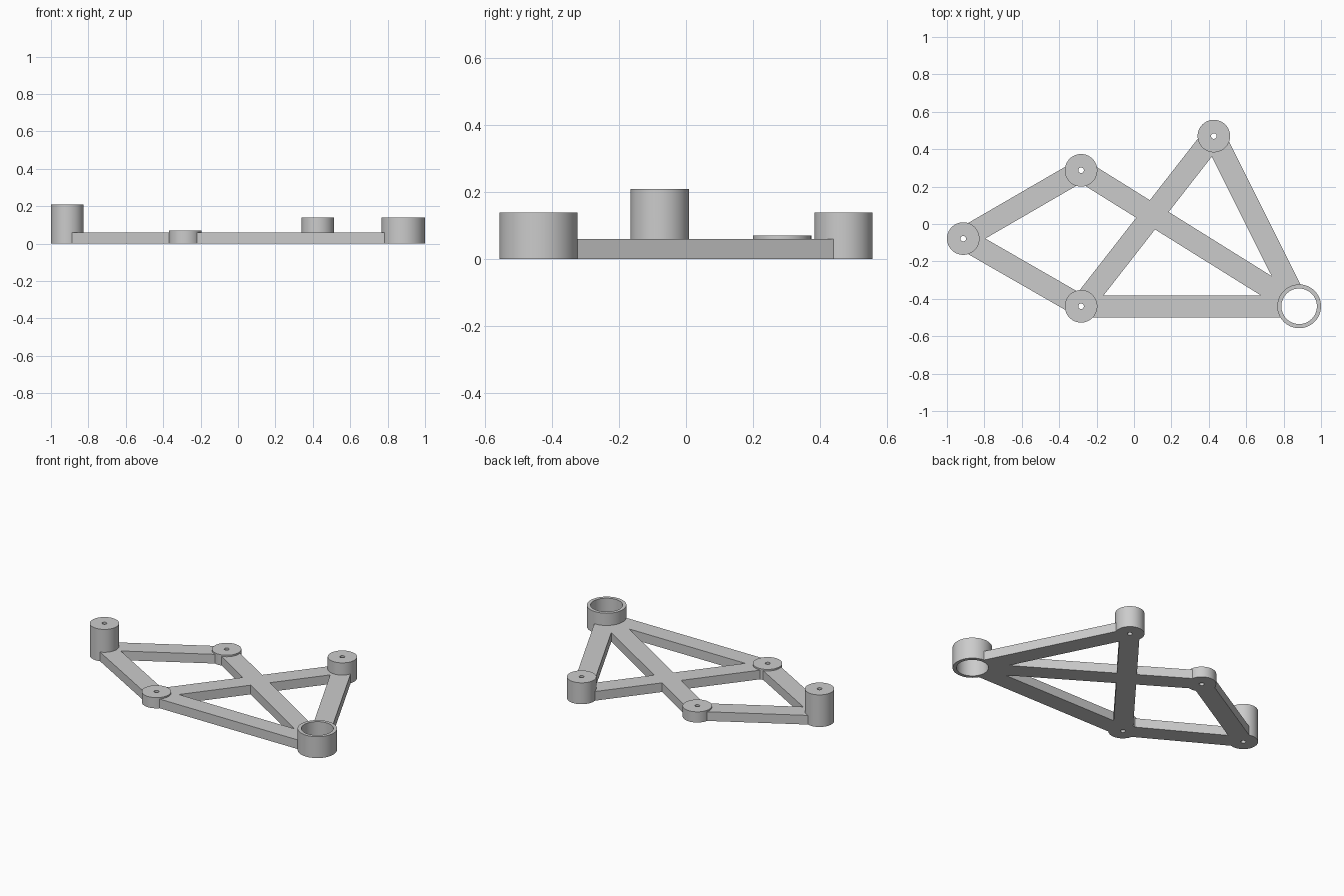
import bpy
import math
from mathutils import Vector

default_cube = bpy.data.objects.get("Cube")
if default_cube:
    bpy.data.objects.remove(default_cube, do_unlink=True)

BAR_WIDTH, BAR_HEIGHT = 0.118, 0.06
PIN_HOLE = 0.015

# Joints: x, y, outer radius, height, bore radius
JOINTS = {
    "tall_post": (-0.913, -0.078, 0.087, 0.21, PIN_HOLE),
    "back_disc": (-0.283, 0.287, 0.087, 0.07, PIN_HOLE),
    "front_disc": (-0.283, -0.44, 0.087, 0.07, PIN_HOLE),
    "back_post": (0.427, 0.47, 0.087, 0.14, PIN_HOLE),
    "ring": (0.883, -0.44, 0.117, 0.14, 0.095),
}
BARS = [
    ("front_disc", "ring"),
    ("front_disc", "back_post"),
    ("back_disc", "ring"),
    ("back_post", "ring"),
    ("tall_post", "back_disc"),
    ("tall_post", "front_disc"),
]

grey = bpy.data.materials.new("light_grey")
grey.use_nodes = True
grey.diffuse_color = (0.6, 0.6, 0.6, 1)
grey.node_tree.nodes["Principled BSDF"].inputs["Base Color"].default_value = (0.6, 0.6, 0.6, 1)


def cylinder(name, x, y, radius, bottom, top, sides=64):
    bpy.ops.mesh.primitive_cylinder_add(
        vertices=sides, radius=radius, depth=top - bottom,
        location=(x, y, (bottom + top) / 2))
    obj = bpy.context.object
    obj.name = name
    obj.data.materials.append(grey)
    return obj


def bar(start, end):
    a, b = Vector(JOINTS[start][:2]), Vector(JOINTS[end][:2])
    middle, along = (a + b) / 2, b - a
    bpy.ops.mesh.primitive_cube_add(
        size=1, location=(middle.x, middle.y, BAR_HEIGHT / 2),
        rotation=(0, 0, math.atan2(along.y, along.x)))
    obj = bpy.context.object
    obj.name = f"bar_{start}_to_{end}"
    obj.scale = (along.length, BAR_WIDTH, BAR_HEIGHT)
    obj.data.materials.append(grey)
    return obj


def combine(target, tool, operation):
    """Apply a boolean to the target and discard the tool."""
    tool.hide_render = True
    mod = target.modifiers.new("join", "BOOLEAN")
    mod.operation = operation
    mod.solver = "EXACT"
    mod.object = tool
    bpy.context.view_layer.objects.active = target
    bpy.ops.object.modifier_apply(modifier=mod.name)
    bpy.data.objects.remove(tool, do_unlink=True)


# Flat truss bars, merged where they cross
frame = bar(*BARS[0])
frame.name = "truss_frame"
for start, end in BARS[1:]:
    combine(frame, bar(start, end), "UNION")

# Round posts and discs at the joints
for name, (x, y, radius, height, bore) in JOINTS.items():
    combine(frame, cylinder(name, x, y, radius, 0, height), "UNION")

# Bores straight through every joint
for name, (x, y, radius, height, bore) in JOINTS.items():
    sides = 64 if bore > PIN_HOLE else 16
    combine(frame, cylinder(name + "_bore", x, y, bore, -0.1, height + 0.1, sides), "DIFFERENCE")

# Smooth round walls, crisp edges
bpy.ops.object.select_all(action="DESELECT")
frame.select_set(True)
bpy.context.view_layer.objects.active = frame
bpy.ops.object.transform_apply(location=True, rotation=True, scale=True)
bpy.ops.object.shade_smooth_by_angle(angle=math.radians(30))
